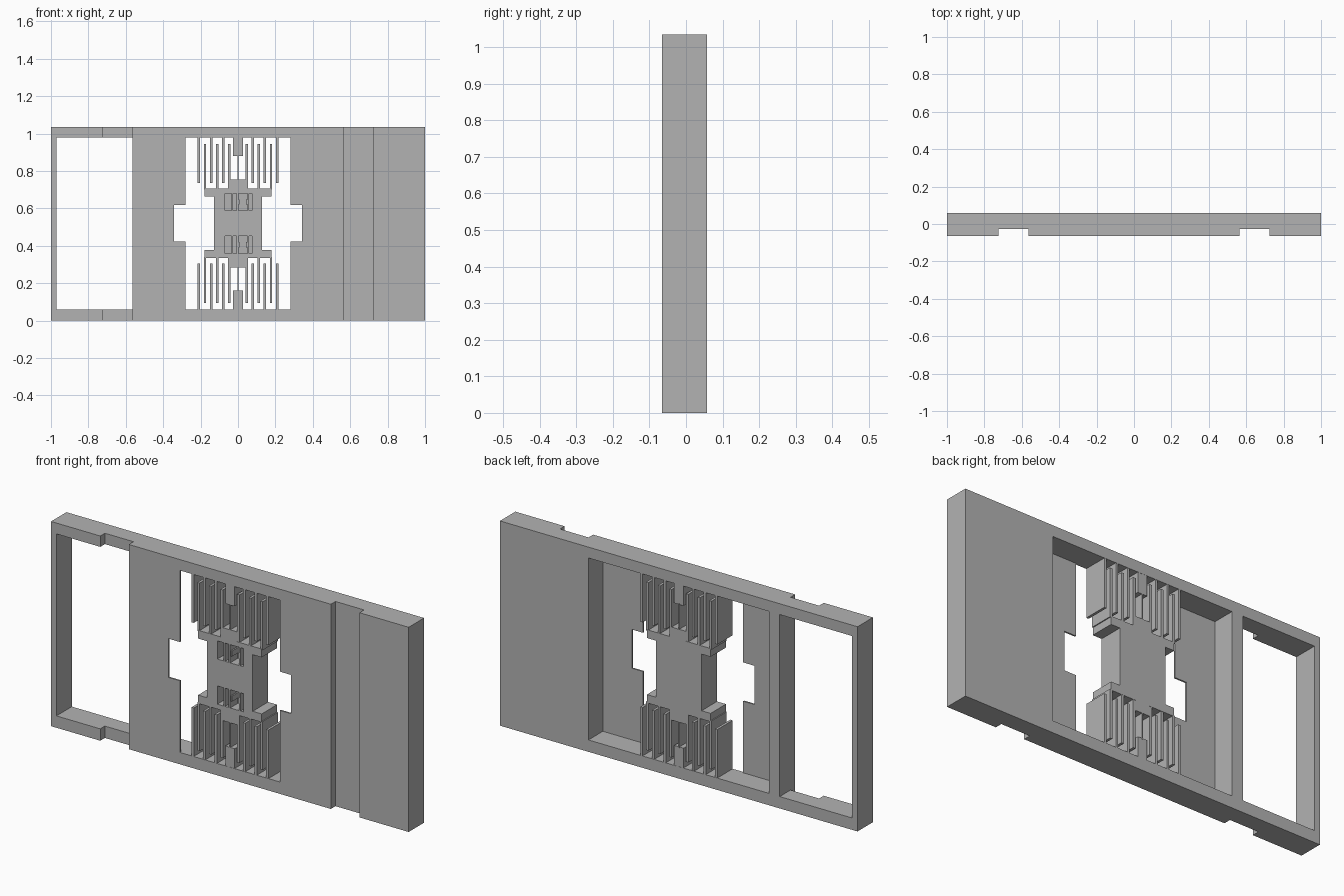
import bpy
import bmesh

default = bpy.data.objects.get("Cube")
if default:
    bpy.data.objects.remove(default, do_unlink=True)

grey = bpy.data.materials.new("plain_grey")
grey.use_nodes = True
colour = (0.45, 0.45, 0.45, 1)
grey.diffuse_color = colour
grey.node_tree.nodes["Principled BSDF"].inputs["Base Color"].default_value = colour

FRONT, BACK, MID = -0.065, 0.058, 0.52   # depth range and mirror height
LOW, HIGH = 0.06, 0.98                   # inner edges of the frame


def prism(name, points, place, direction):
    """Extrude a flat outline into a solid."""
    bm = bmesh.new()
    face = bm.faces.new([bm.verts.new(place(*p)) for p in points])
    new = bmesh.ops.extrude_face_region(bm, geom=[face])["geom"]
    bmesh.ops.translate(bm, vec=direction,
                        verts=[v for v in new if isinstance(v, bmesh.types.BMVert)])
    bmesh.ops.recalc_face_normals(bm, faces=bm.faces)
    mesh = bpy.data.meshes.new(name)
    bm.to_mesh(mesh)
    bm.free()
    mesh.materials.append(grey)
    obj = bpy.data.objects.new(name, mesh)
    bpy.context.collection.objects.link(obj)
    return obj


def upright(name, points, y0=FRONT, y1=BACK):
    return prism(name, points, lambda x, z: (x, y0, z), (0, y1 - y0, 0))


def block(name, x0, x1, z0, z1, y0=FRONT, y1=BACK):
    return upright(name, [(x0, z0), (x1, z0), (x1, z1), (x0, z1)], y0, y1)


def cut(target, cutter):
    """Subtract the cutter for good and throw it away."""
    cutter.hide_render = True
    mod = target.modifiers.new("cut", 'BOOLEAN')
    mod.operation = 'DIFFERENCE'
    mod.solver = 'EXACT'
    mod.object = cutter
    bpy.context.view_layer.objects.active = target
    bpy.ops.object.modifier_apply(modifier=mod.name)
    bpy.data.objects.remove(cutter, do_unlink=True)


def both_ends(z0, z1):
    """A height range and its mirror image about the middle."""
    return [("upper", z0, z1), ("lower", 2 * MID - z1, 2 * MID - z0)]


# Frame plate with two front grooves
half = [(1, FRONT), (0.725, FRONT), (0.725, -0.028), (0.565, -0.028), (0.565, FRONT)]
outline = [(-1, BACK), (1, BACK)] + half + [(-x, y) for x, y in reversed(half)]
frame = prism("frame_plate", outline, lambda x, y: (x, y, 0), (0, 0, 1.035))

# Open window, rear pocket and stepped opening in the thin front skin
cut(frame, block("window_cutter", -0.97, -0.565, LOW, HIGH, -0.1, 0.1))
cut(frame, block("pocket_cutter", -0.505, 0.505, LOW, HIGH, -0.057, 0.1))
side = [(0.28, LOW), (0.28, 0.422), (0.343, 0.422),
        (0.343, 0.618), (0.28, 0.618), (0.28, HIGH)]
cut(frame, upright("opening_cutter",
                   side + [(-x, z) for x, z in reversed(side)], -0.1, -0.04))

# Suspended centre mass with widened ends
quarter = [(0.128, 0.663), (0.178, 0.663), (0.178, 0.705), (0.04, 0.705), (0.04, 0.755)]
right = [(x, 2 * MID - z) for x, z in reversed(quarter)] + quarter
mass = upright("centre_mass", right + [(-x, z) for x, z in reversed(right)])

# Blind slots in the front of the mass
slots = [(-0.07, -0.036), (-0.027, -0.009), (0.002, 0.05), (0.06, 0.075)]
for end, z0, z1 in both_ends(0.588, 0.68):
    for x0, x1 in slots:
        cut(mass, block("slot_cutter", x0, x1, z0, z1, -0.1, -0.005))
    middle = (z0 + z1) / 2
    for x0 in (0.0, 0.043):
        block(end + "_slot_nub", x0, x0 + 0.009, middle - 0.014, middle + 0.014, -0.06, 0)

# Hanging posts and the thin springs that carry the mass
for end, z0, z1 in both_ends(0.88, HIGH + 0.005):
    block(end + "_post", -0.026, 0.026, z0, z1, FRONT + 0.001, BACK - 0.001)
for end, z0, z1 in both_ends(0.75, 0.885):
    block(end + "_spring", -0.0025, 0.0025, z0, z1)

# Interleaved comb fingers on the frame and on the mass
PITCH, W = 0.0325, 0.0065
for s in (-1, 1):
    for i in range(6):
        x = s * (0.209 - i * PITCH)
        owner, span = (("mass", (0.7, 0.945)) if i % 2 else ("frame", (0.735, HIGH + 0.005)))
        for end, z0, z1 in both_ends(*span):
            block(f"{end}_{owner}_finger", x - W, x + W, z0, z1,
                  FRONT + 0.001, BACK - 0.001)
